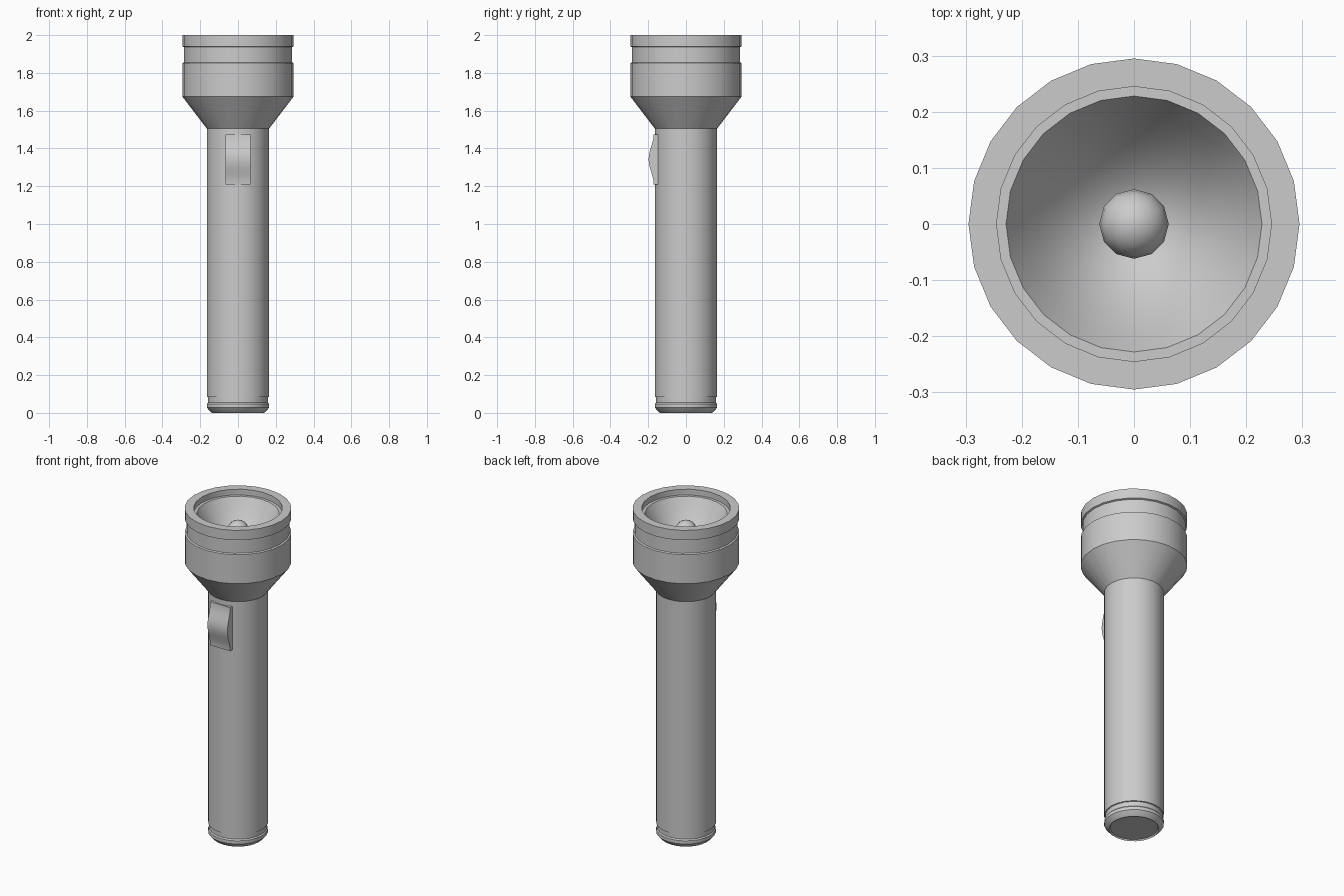
import bpy, bmesh, math

if "Cube" in bpy.data.objects:
    bpy.data.objects.remove(bpy.data.objects["Cube"])


def finish(bm, name, angle=30):
    bmesh.ops.remove_doubles(bm, verts=bm.verts, dist=1e-5)
    bmesh.ops.recalc_face_normals(bm, faces=bm.faces)
    mesh = bpy.data.meshes.new(name)
    bm.to_mesh(mesh)
    bm.free()
    ob = bpy.data.objects.new(name, mesh)
    bpy.context.collection.objects.link(ob)
    bpy.ops.object.select_all(action='DESELECT')
    ob.select_set(True)
    bpy.context.view_layer.objects.active = ob
    bpy.ops.object.shade_smooth_by_angle(angle=math.radians(angle))
    return ob


def lathe(name, profile, sides=24, angle=30):
    """Revolve (radius, z) points around z; radius 0 becomes a pole."""
    bm = bmesh.new()
    rings = []
    for r, z in profile:
        if r == 0:
            rings.append([bm.verts.new((0, 0, z))] * sides)
        else:
            rings.append([bm.verts.new((r * math.cos(math.tau * i / sides),
                                        r * math.sin(math.tau * i / sides), z))
                          for i in range(sides)])
    for a, b in zip(rings, rings[1:]):
        for i in range(sides):
            j = (i + 1) % sides
            quad = list(dict.fromkeys((a[i], a[j], b[j], b[i])))
            bm.faces.new(quad)
    return finish(bm, name, angle)


# Handle tube
lathe("handle_tube", [(0.155, 0.082), (0.165, 0.085), (0.165, 1.505)])

# Tail cap with groove and chamfered end
lathe("tail_cap", [(0, 0.008), (0.132, 0.008), (0.138, 0), (0.148, 0.008),
                   (0.165, 0.028), (0.165, 0.048), (0.159, 0.055),
                   (0.159, 0.085)])

# Head shell: flared cone, grooved collar, rim and lens step
lathe("head_shell", [(0.165, 1.505), (0.295, 1.675), (0.295, 1.852),
                     (0.286, 1.856), (0.286, 1.936), (0.295, 1.94),
                     (0.295, 2.0), (0.245, 2.0), (0.245, 1.965),
                     (0.228, 1.965)])

# Parabolic reflector bowl
steps = 8
bowl = [(0.228 * (1 - i / steps), 1.75 + 0.215 * (1 - i / steps) ** 2)
        for i in range(steps + 1)]
bowl[-1] = (0, 1.75)
lathe("reflector", bowl, angle=40)

# Bulb: short neck with a domed top
dome = [(0.062 * math.cos(math.pi / 2 * i / 5), 1.86 + 0.062 * math.sin(math.pi / 2 * i / 5))
        for i in range(5)]
lathe("bulb", [(0.062, 1.75)] + dome + [(0, 1.922)], sides=12, angle=45)

# Rocker switch: side profile extruded across x
side = [(-0.145, 1.21), (-0.171, 1.21)]
for i in range(1, 12):
    t = i / 12
    side.append((-0.171 - 0.027 * math.sin(math.pi * t) ** 2, 1.21 + 0.265 * t))
side += [(-0.171, 1.475), (-0.145, 1.475)]
bm = bmesh.new()
left, right = ([bm.verts.new((x, y, z)) for y, z in side] for x in (-0.067, 0.067))
bm.faces.new(left)
bm.faces.new(right)
for i in range(len(side)):
    j = (i + 1) % len(side)
    bm.faces.new((left[i], left[j], right[j], right[i]))
finish(bm, "switch")
